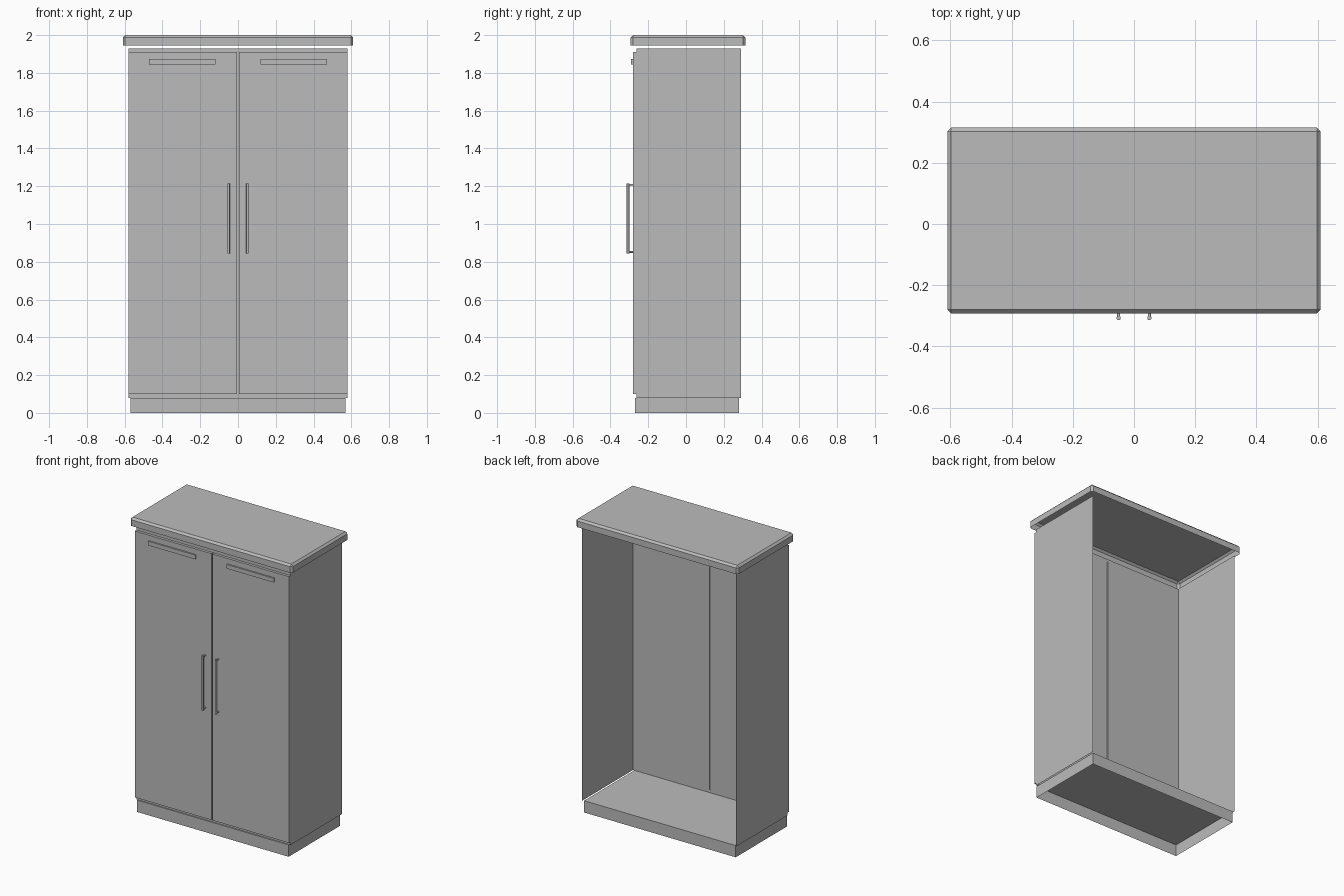
import bpy, bmesh, math
from mathutils import Matrix, Vector

if "Cube" in bpy.data.objects:
    bpy.data.objects.remove(bpy.data.objects["Cube"])

grey = bpy.data.materials.new("plain grey")
grey.diffuse_color = (0.5, 0.5, 0.5, 1)
grey.use_nodes = True
grey.node_tree.nodes["Principled BSDF"].inputs["Base Color"].default_value = grey.diffuse_color


def finish(name, bm):
    me = bpy.data.meshes.new(name)
    bm.to_mesh(me)
    bm.free()
    me.materials.append(grey)
    ob = bpy.data.objects.new(name, me)
    bpy.context.collection.objects.link(ob)
    return ob


def add_box(bm, lo, hi):
    lo, hi = Vector(lo), Vector(hi)
    m = Matrix.Translation((lo + hi) / 2) @ Matrix.Diagonal((*(hi - lo), 1))
    return bmesh.ops.create_cube(bm, size=1, matrix=m)["verts"]


def box(name, lo, hi, open_dirs=(), bevel=0):
    """Box; faces pointing along open_dirs are left out."""
    bm = bmesh.new()
    add_box(bm, lo, hi)
    bm.normal_update()
    gone = [f for f in bm.faces if any(f.normal.dot(Vector(d)) > 0.9 for d in open_dirs)]
    bmesh.ops.delete(bm, geom=gone, context='FACES')
    if bevel:
        edges = [e for e in bm.edges if not e.is_boundary]
        bmesh.ops.bevel(bm, geom=edges, offset=bevel, segments=1, affect='EDGES')
    return finish(name, bm)


def rod(bm, a, b, r):
    a, b = Vector(a), Vector(b)
    d = b - a
    m = Matrix.Translation((a + b) / 2) @ d.to_track_quat('Z', 'Y').to_matrix().to_4x4()
    bmesh.ops.create_cone(bm, cap_ends=True, segments=10, radius1=r, radius2=r,
                          depth=d.length, matrix=m)


DOWN, UP, BACK, FRONT = (0, 0, -1), (0, 0, 1), (0, 1, 0), (0, -1, 0)

# hollow plinth and chamfered top, both open underneath
box("plinth", (-0.57, -0.27, 0), (0.57, 0.28, 0.08), [DOWN])
box("top_board", (-0.61, -0.293, 1.945), (0.61, 0.315, 2.0), [DOWN], bevel=0.013)

# thin side walls, open at the back, top and bottom
box("side_walls", (-0.58, -0.26, 0.08), (0.58, 0.29, 1.93), [DOWN, UP, BACK, FRONT])

# front rails above and below the doors, and the strip behind the door seam
box("lower_rail", (-0.58, -0.262, 0.08), (0.58, -0.26, 0.10))
box("upper_rail", (-0.58, -0.262, 1.91), (0.58, -0.26, 1.93))
box("seam_strip", (-0.004, -0.268, 0.10), (0.004, -0.266, 1.91))

for side, s in (("left", -1), ("right", 1)):
    def span(a, b):
        return sorted((s * a, s * b))

    # door slab
    x0, x1 = span(0.004, 0.58)
    box(side + "_door", (x0, -0.28, 0.10), (x1, -0.26, 1.91))

    # flat trim near the top of the door
    x0, x1 = span(0.118, 0.472)
    box(side + "_door_trim", (x0, -0.29, 1.845), (x1, -0.28, 1.873))

    # bar handle on two posts
    bm = bmesh.new()
    x = s * 0.05
    rod(bm, (x, -0.307, 0.845), (x, -0.307, 1.215), 0.007)
    for z in (0.852, 1.208):
        rod(bm, (x, -0.307, z), (x, -0.279, z), 0.005)
    ob = finish(side + "_handle", bm)
    bpy.context.view_layer.objects.active = ob
    ob.select_set(True)
    bpy.ops.object.shade_smooth_by_angle(angle=math.radians(40))
    ob.select_set(False)
